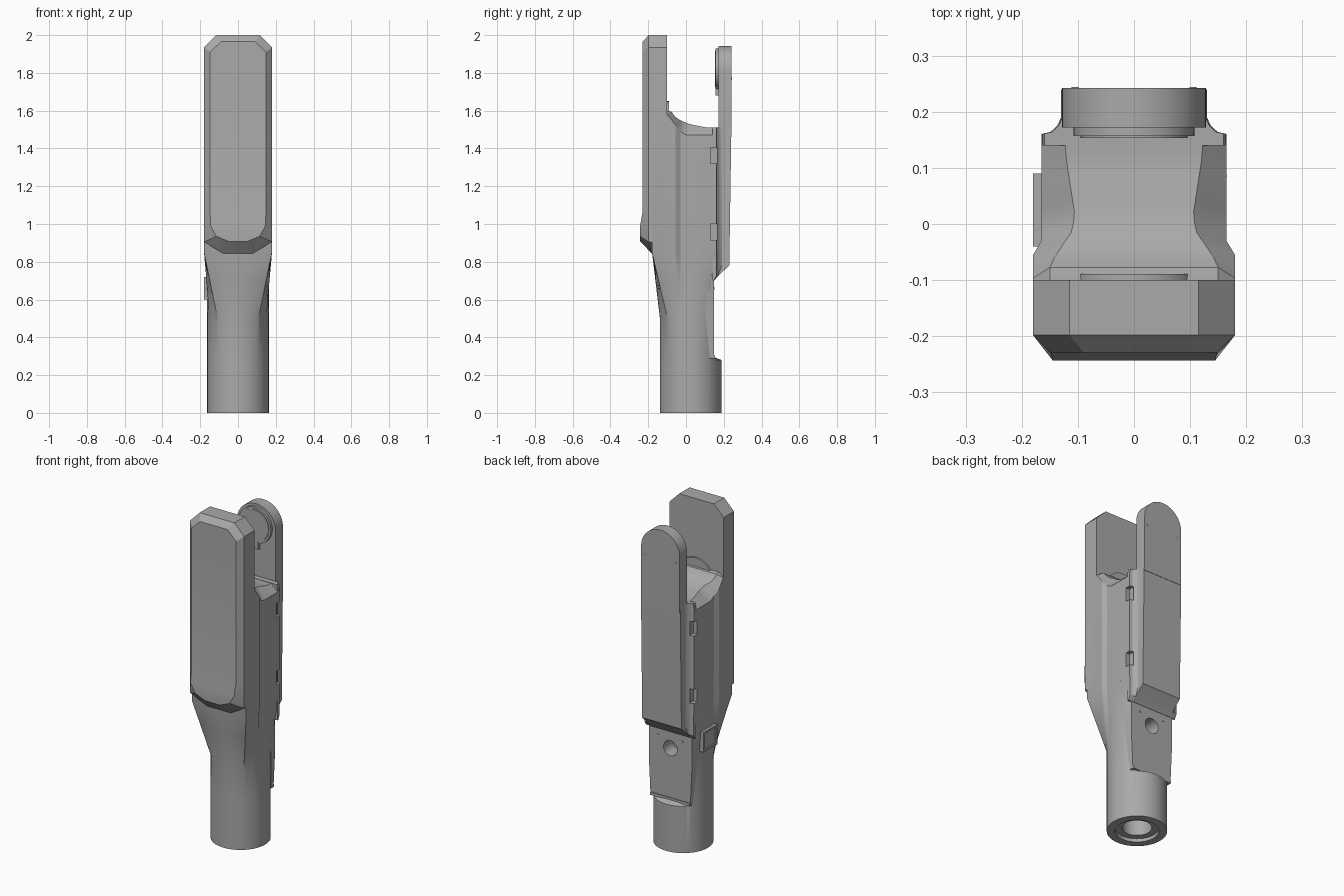
import bpy, bmesh, math
from mathutils import Vector

cube = bpy.data.objects.get("Cube")
if cube:
    bpy.data.objects.remove(cube, do_unlink=True)

GREY = (0.4, 0.4, 0.4, 1)
metal = bpy.data.materials.new("mid_grey")
metal.use_nodes = True
metal.diffuse_color = GREY
metal.node_tree.nodes["Principled BSDF"].inputs["Base Color"].default_value = GREY


def make(name, bm):
    bmesh.ops.remove_doubles(bm, verts=bm.verts, dist=1e-5)
    bmesh.ops.recalc_face_normals(bm, faces=bm.faces)
    mesh = bpy.data.meshes.new(name)
    bm.to_mesh(mesh)
    bm.free()
    mesh.materials.append(metal)
    ob = bpy.data.objects.new(name, mesh)
    bpy.context.collection.objects.link(ob)
    return ob


def loft(name, halves):
    """Skin half outlines (+x side), mirrored to full rings, with strip caps."""
    bm = bmesh.new()
    rings = []
    for half in halves:
        full = list(half) + [(-x, y, z) for x, y, z in reversed(half)]
        rings.append([bm.verts.new(p) for p in full])
    n = len(rings[0])
    for a, b in zip(rings, rings[1:]):
        for i in range(n):
            j = (i + 1) % n
            bm.faces.new((a[i], a[j], b[j], b[i]))
    for r in (rings[0], rings[-1]):
        for i in range(n // 2 - 1):
            bm.faces.new((r[i], r[i + 1], r[n - 2 - i], r[n - 1 - i]))
    return make(name, bm)


def box(name, x, y, z):
    return loft(name, [[(x[1], y[0], h), (x[1], y[1], h)] for h in z]) if x[0] == -x[1] else offset_box(name, x, y, z)


def offset_box(name, x, y, z):
    c, w = (x[0] + x[1]) / 2, (x[1] - x[0]) / 2
    ob = box(name, (-w, w), y, z)
    for v in ob.data.vertices:
        v.co.x += c
    return ob


def cylinder(name, radius, start, end, sides=48):
    start, end = Vector(start), Vector(end)
    axis = end - start
    bm = bmesh.new()
    bmesh.ops.create_cone(bm, cap_ends=True, segments=sides, radius1=radius, radius2=radius, depth=axis.length)
    bm.transform(axis.to_track_quat('Z', 'Y').to_matrix().to_4x4())
    bmesh.ops.translate(bm, verts=bm.verts, vec=(start + end) / 2)
    return make(name, bm)


def cut(ob, cutter):
    mod = ob.modifiers.new("cut_" + cutter.name, 'BOOLEAN')
    mod.operation, mod.solver, mod.object = 'DIFFERENCE', 'EXACT', cutter
    cutter.hide_render = True
    cutter.hide_viewport = True
    cutter.display_type = 'WIRE'


def lerp_table(table, v):
    for (a, fa), (b, fb) in zip(table, table[1:]):
        if v <= b:
            return fa + (fb - fa) * max(0, (v - a) / (b - a))
    return table[-1][1]


# Main body: round handle blending into a boxy housing with a saddle top
R, CY = 0.163, 0.025
corners = [(0, -.18), (.18, -.18), (.18, -.055), (.165, -.03), (.165, .16), (0, .16)]
outline = []
for (ax, ay), (bx, by), k in zip(corners, corners[1:], (10, 6, 2, 10, 10)):
    outline += [(ax + (bx - ax) * i / k, ay + (by - ay) * i / k) for i in range(k)]
outline.append(corners[-1])


def section(z, t, y_max=1):
    pts = []
    for x, y in outline:
        d = Vector((x, y - CY)).normalized() * R
        px, py = d.x + (x - d.x) * t, CY + d.y + (y - CY - d.y) * t
        pts.append((px, min(py, y_max + .002 * (1 - x * 5)), z))
    return pts


rim = [(-.10, 1.58), (-.06, 1.53), (-.03, 1.49), (0, 1.47), (.15, 1.47), (.165, 1.5)]
crown = [(-.10, 1.6), (-.07, 1.56), (0, 1.53), (.1, 1.51), (.2, 1.51)]
waist = [(-.09, .15), (-.06, .13), (-.03, .112), (0, .105), (.1, .12), (.16, .125)]
rings = [section(0, 0), section(.28, 0), section(.30, 0, .133), section(.5, 0, .133),
         section(.7, .57, .133), section(.85, 1)]
rings.append([(x, y, lerp_table(rim, y)) for x, y in outline])
rings.append([(min(x, lerp_table(waist, y)), y * .97 + .5 * x * x, lerp_table(crown, y))
              for x, y in outline])
body = loft("body", rings)

# Front guard: tall slab with bevelled face and a bulge at the foot
edge = [(.115, 2.0), (.18, 1.935), (.18, 1.06), (.18, 1.0), (.18, .905), (.08, .845)]
face = [(.09, 1.965), (.148, 1.91), (.148, 1.07), (.145, .99), (.115, .935), (.05, .908)]
loft("front_guard", [
    [(x, -.10, z) for x, z in edge],
    [(x, -.198 if z > .9 else -.182, z) for x, z in edge],
    [(x, -.229 if z > 1.03 else -.243, z) for x, z in face]])

# Rear shell with concave flanks and a chamfered foot
flank = [(.163, .14), (.163, .161), (.149, .164), (.137, .175), (.13, .19), (.13, .24)]
shell = loft("rear_shell", [
    [(x, min(y, .145 + .02 * y), .70) for x, y in flank],
    [(x, min(y, .165 + .02 * y), .725) for x, y in flank],
    [(x, min(y, .228 + .005 * y), .78) for x, y in flank],
    [(x, y, 1.49) for x, y in flank],
    [(x * .98, y, 1.512) for x, y in flank]])

# Rear arm with a round top
arc = [(.128 * math.sin(a), 1.815 + .128 * math.cos(a))
       for a in (math.pi / 2 * i / 20 for i in range(21))]
arm_outline = arc + [(.128, 1.48)]
loft("rear_arm", [[(x, y, z) for x, z in arm_outline] for y in (.172, .242)])

# Round pads facing each other inside the fork
cylinder("arm_pad", .108, (0, .157, 1.82), (0, .18, 1.82))
cylinder("arm_pad_rim", .095, (0, .153, 1.82), (0, .16, 1.82))
box("arm_pad_tab", (-.025, .025), (.155, .18), (1.68, 1.73))
cylinder("guard_pad", .115, (0, -.11, 1.535), (0, -.089, 1.535))

# Back plate on the handle with side fins
fin = [(.166, .085, .845), (.156, .095, .70), (.146, .105, .50), (.132, .125, .29)]
plate = loft("back_plate", [[(x, y, z), (min(x, .142), .148, z if z < .8 else .73)]
                            for x, y, z in fin])
box("plate_foot", (-.13, .13), (.115, .153), (.288, .305))

# Round opening in the back plate
port = cylinder("port_cutter", .045, (0, .06, .60), (0, .25, .60))
cut(body, port)
cut(plate, port)

# Hinge notches along both flanks
for side in (-1, 1):
    for i, z in enumerate((.915, 1.32)):
        xs = sorted((side * .14, side * .2))
        notch = offset_box(f"notch_cutter_{'right' if side < 0 else 'left'}_{i}", xs, (.13, .168), (z, z + .085))
        cut(body, notch)
        cut(shell, notch)
    # Small pins on the arm and plate
    cylinder("arm_pin", .006, (side * .105, .23, 1.77), (side * .105, .244, 1.77), 12)
    cylinder("plate_pin", .006, (side * .08, .14, .66), (side * .08, .151, .66), 12)

# Stepped bore in the bottom of the handle
for name, r, depth in (("bore_step_cutter", .118, .02), ("bore_cutter", .08, .2)):
    cut(body, cylinder(name, r, (0, CY, -.05), (0, CY, depth)))

# Side button with a raised frame
offset_box("side_button", (-.174, -.15), (-.03, .08), (.61, .71))
for y0, y1, z0, z1 in ((-.04, .09, .60, .612), (-.04, .09, .708, .72),
                       (-.04, -.028, .60, .72), (.078, .09, .60, .72)):
    offset_box("button_frame", (-.18, -.145), (y0, y1), (z0, z1))

# Smooth rounded surfaces while keeping edges crisp
bpy.ops.object.select_all(action='DESELECT')
for ob in bpy.context.scene.objects:
    if ob.type == 'MESH' and not ob.hide_render:
        ob.select_set(True)
        bpy.context.view_layer.objects.active = ob
bpy.ops.object.shade_smooth_by_angle(angle=math.radians(25))
